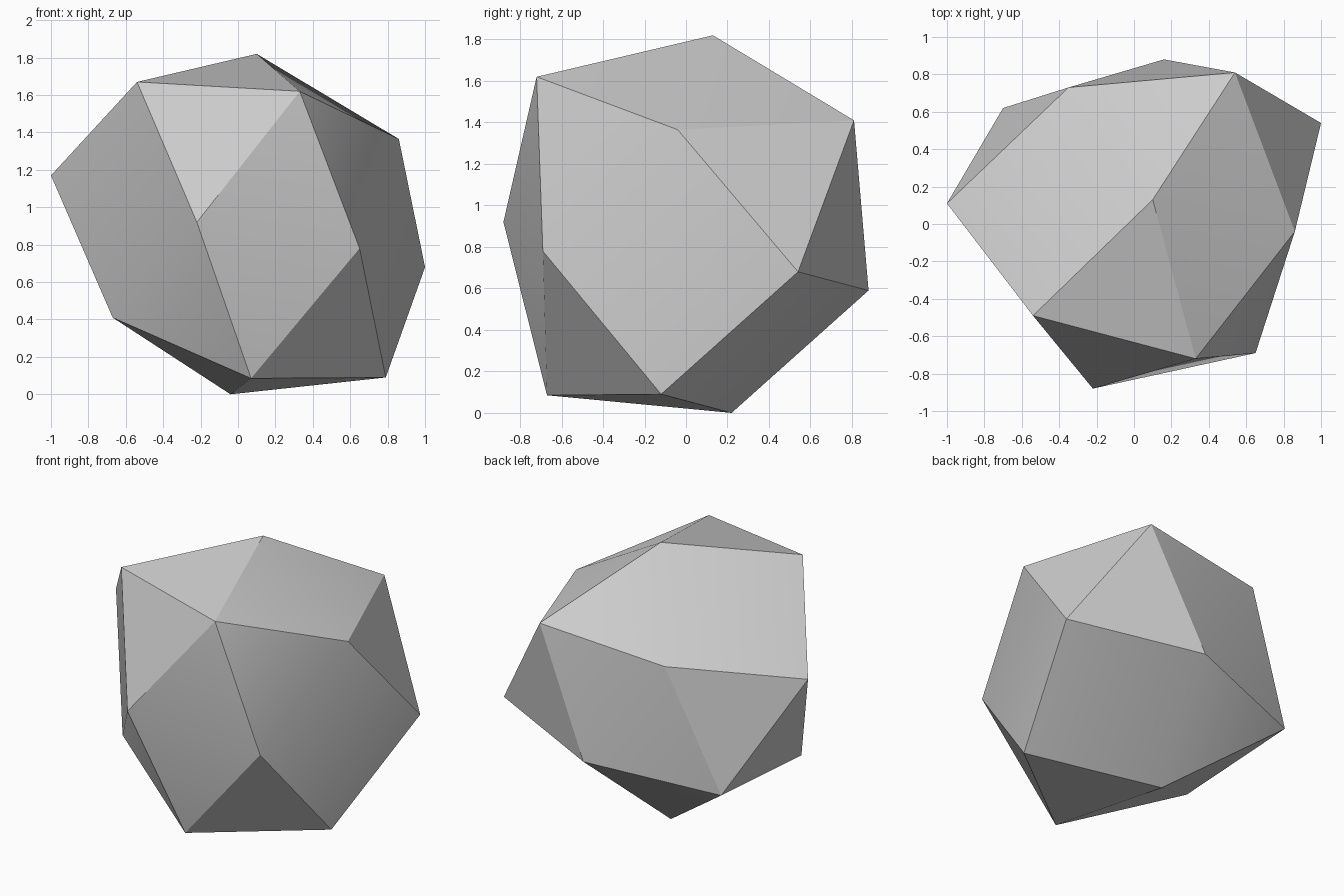
import bpy
import bmesh
import math

# Remove the default cube
default_cube = bpy.data.objects.get("Cube")
if default_cube:
    bpy.data.objects.remove(default_cube, do_unlink=True)


def make_material(name, colour):
    material = bpy.data.materials.new(name)
    material.use_nodes = True
    material.diffuse_color = colour
    shader = next(n for n in material.node_tree.nodes if n.type == 'BSDF_PRINCIPLED')
    shader.inputs["Base Color"].default_value = colour
    return material


def make_hull(name, corners, material, smooth_angle):
    """Wrap a convex skin around the corner points."""
    bm = bmesh.new()
    for corner in corners:
        bm.verts.new(corner)
    bmesh.ops.convex_hull(bm, input=bm.verts[:], use_existing_faces=False)
    bmesh.ops.recalc_face_normals(bm, faces=bm.faces[:])
    mesh = bpy.data.meshes.new(name)
    bm.to_mesh(mesh)
    bm.free()
    mesh.materials.append(material)
    obj = bpy.data.objects.new(name, mesh)
    bpy.context.collection.objects.link(obj)
    bpy.ops.object.select_all(action='DESELECT')
    obj.select_set(True)
    bpy.context.view_layer.objects.active = obj
    bpy.ops.object.shade_smooth_by_angle(angle=math.radians(smooth_angle))
    return obj


# Corners of the boulder, grouped by height
crown = [(.10, .13, 1.82), (-.54, -.49, 1.67), (.33, -.72, 1.62)]
shoulder = [(.86, -.04, 1.365), (.54, .81, 1.41), (-.35, .73, 1.32), (-1, .11, 1.17)]
waist = [(-.22, -.88, .92), (.65, -.69, .78), (1, .54, .68), (.16, .88, .59)]
foot = [(-.70, .62, .49), (-.67, -.29, .41)]
base = [(.07, -.67, .085), (.79, -.12, .09), (-.04, .22, 0)]

stone_grey = make_material("stone grey", (.6, .6, .6, 1))
make_hull("boulder", crown + shoulder + waist + foot + base, stone_grey, 30)
